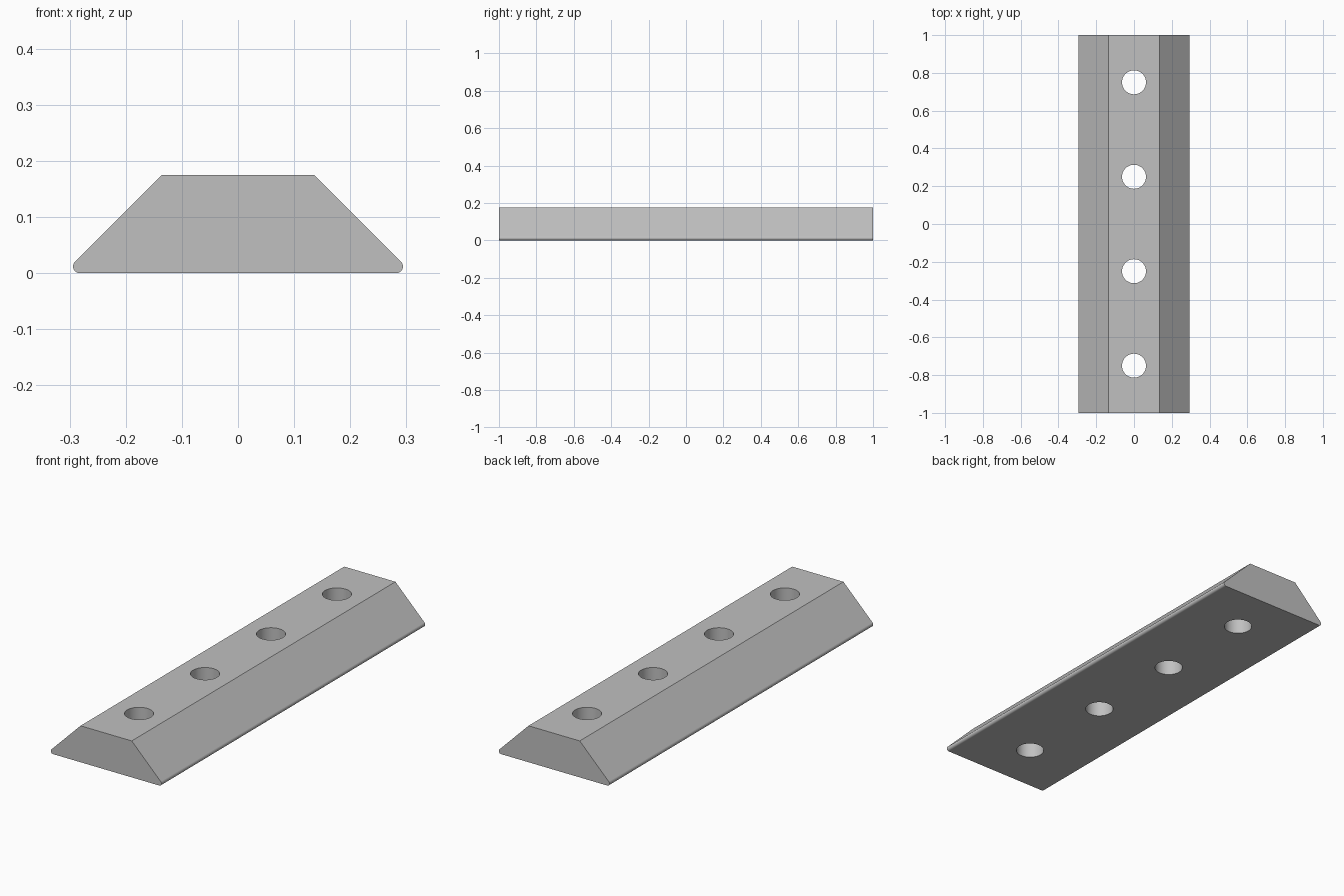
import bpy, bmesh, math

if "Cube" in bpy.data.objects:
    bpy.data.objects.remove(bpy.data.objects["Cube"])

HALF_LEN, HEIGHT, TOP_HALF = 1.0, 0.175, 0.136
EDGE_R, EDGE_X = 0.012, 0.282          # rounded lower edge
HOLE_R, HOLE_Y = 0.0635, (-0.75, -0.25, 0.25, 0.75)


def add_object(name, bm):
    bmesh.ops.recalc_face_normals(bm, faces=bm.faces[:])
    mesh = bpy.data.meshes.new(name)
    bm.to_mesh(mesh)
    bm.free()
    obj = bpy.data.objects.new(name, mesh)
    bpy.context.collection.objects.link(obj)
    return obj


# Trapezoid bar with rounded lower edges, extruded along y
right = []
for i in range(9):
    a = math.radians(-90 + 135 * i / 8)
    right.append((EDGE_X + EDGE_R * math.cos(a), EDGE_R + EDGE_R * math.sin(a)))
right.append((TOP_HALF, HEIGHT))
profile = right + [(-x, z) for x, z in reversed(right)]

bm = bmesh.new()
end = bm.faces.new([bm.verts.new((x, -HALF_LEN, z)) for x, z in profile])
geom = bmesh.ops.extrude_face_region(bm, geom=[end])["geom"]
bmesh.ops.translate(bm, vec=(0, 2 * HALF_LEN, 0),
                    verts=[v for v in geom if isinstance(v, bmesh.types.BMVert)])
bar = add_object("bevelled_bar", bm)

grey = bpy.data.materials.new("grey metal")
grey.diffuse_color = (0.53, 0.53, 0.53, 1)
grey.use_nodes = True
grey.node_tree.nodes["Principled BSDF"].inputs["Base Color"].default_value = grey.diffuse_color
bar.data.materials.append(grey)

# Four through holes
bm = bmesh.new()
for y in HOLE_Y:
    made = bmesh.ops.create_cone(bm, cap_ends=True, segments=48, radius1=HOLE_R,
                                 radius2=HOLE_R, depth=0.4)
    bmesh.ops.translate(bm, vec=(0, y, HEIGHT / 2), verts=made["verts"])
cutter = add_object("hole_cutter", bm)
cutter.data.materials.append(grey)
cutter.hide_render = True

mod = bar.modifiers.new("holes", "BOOLEAN")
mod.operation = "DIFFERENCE"
mod.solver = "EXACT"
mod.object = cutter
bpy.context.view_layer.objects.active = bar
bar.select_set(True)
bpy.ops.object.modifier_apply(modifier=mod.name)
bpy.data.objects.remove(cutter, do_unlink=True)

# Smooth the hole walls and rounded edges, keep the large faces flat
bpy.ops.object.shade_smooth_by_angle(angle=math.radians(30))
for face in bar.data.polygons:
    face.use_smooth = face.area < 0.02
